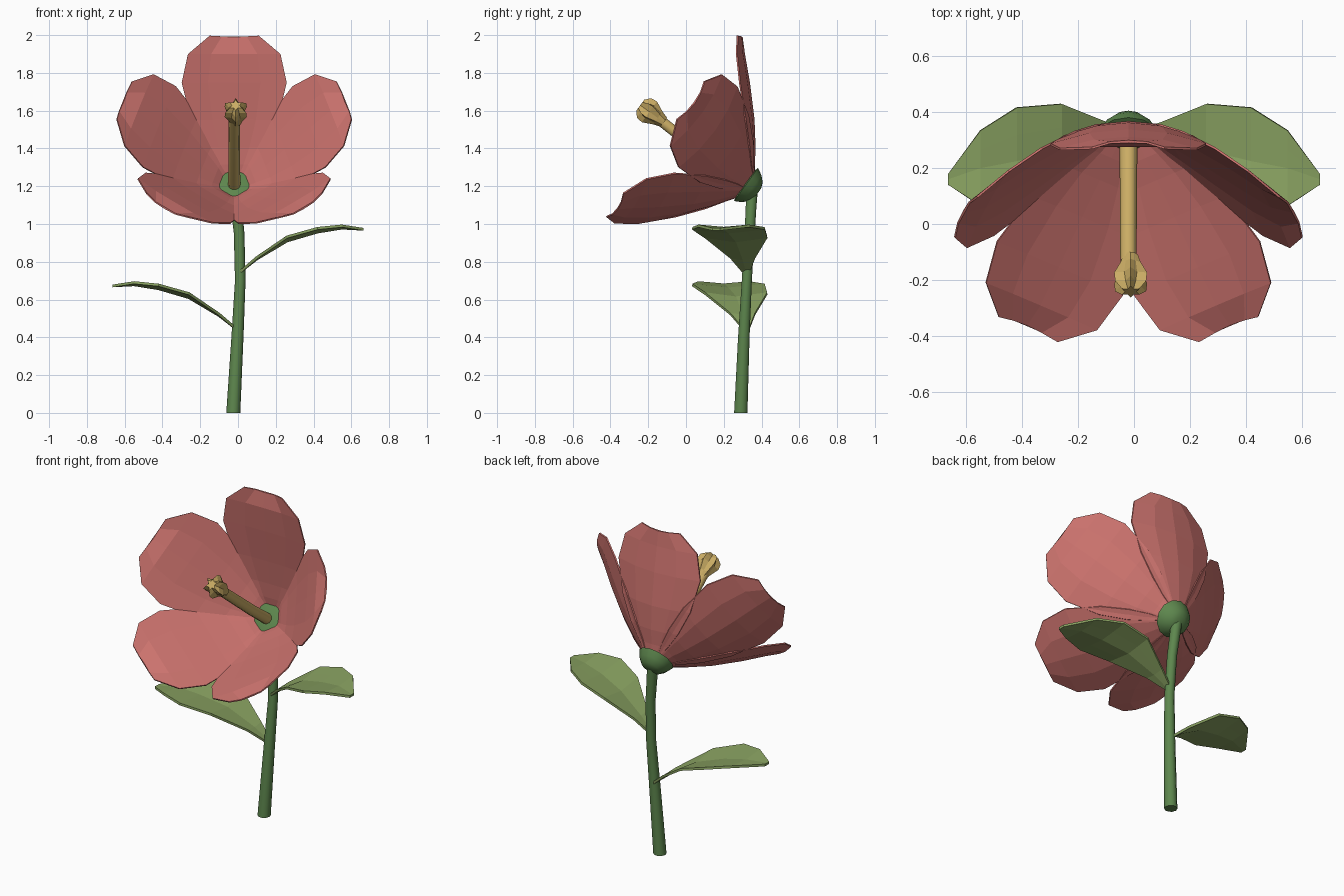
import bpy, math
from mathutils import Vector

if "Cube" in bpy.data.objects:
    bpy.data.objects.remove(bpy.data.objects["Cube"])

# Flower frame: A = axis leaning forward, U = radial up, X = sideways
O = Vector((-0.02, 0.33, 1.20))
A = Vector((0, -0.81, 0.586)).normalized()
X = Vector((1, 0, 0))
U = Vector((0, 0.586, 0.81)).normalized()


def material(name, color):
    m = bpy.data.materials.new(name)
    m.diffuse_color = (*color, 1)
    m.use_nodes = True
    m.node_tree.nodes["Principled BSDF"].inputs["Base Color"].default_value = m.diffuse_color
    return m


RED = material("petal_red", (0.60, 0.17, 0.155))
STEM = material("stem_green", (0.11, 0.24, 0.075))
LEAF = material("leaf_green", (0.25, 0.36, 0.12))
GOLD = material("pistil_gold", (0.60, 0.42, 0.13))


def loft(name, rows, mat, closed=False, thickness=0, smooth=False):
    """Skin a list of equal-length point rows; closed rows get end caps."""
    n = len(rows[0])
    verts = [p for r in rows for p in r]
    faces = []
    for i in range(len(rows) - 1):
        for j in range(n if closed else n - 1):
            k = (j + 1) % n
            faces.append((i * n + j, i * n + k, (i + 1) * n + k, (i + 1) * n + j))
    if closed:
        faces.append(tuple(reversed(range(n))))
        faces.append(tuple(range(len(verts) - n, len(verts))))
    me = bpy.data.meshes.new(name)
    me.from_pydata(verts, [], faces)
    me.materials.append(mat)
    ob = bpy.data.objects.new(name, me)
    bpy.context.collection.objects.link(ob)
    if thickness:
        s = ob.modifiers.new("thickness", "SOLIDIFY")
        s.thickness = thickness
        s.offset = 0
    if smooth:
        bpy.ops.object.select_all(action="DESELECT")
        ob.select_set(True)
        bpy.context.view_layer.objects.active = ob
        bpy.ops.object.shade_smooth_by_angle(angle=math.radians(50))
    return ob


def ring(center, ex, ey, r, n, r2=None):
    """Polygon ring; r2 gives every second corner another radius."""
    pts = []
    for i in range(n):
        t = 2 * math.pi * i / n
        q = r2 if r2 is not None and i % 2 else r
        pts.append(center + ex * (q * math.cos(t)) + ey * (q * math.sin(t)))
    return pts


# Petals: nearly flat inside, domed outside, thin at the rim
# (radial, axial, half width, dome depth, extra corner reach) per row
petal_rows = [
    (0.065, 0.00, 0.05, 0.010, 0),
    (0.115, 0.04, 0.10, 0.018, 0),
    (0.190, 0.09, 0.16, 0.03, 0),
    (0.305, 0.18, 0.23, 0.045, 0),
    (0.450, 0.315, 0.278, 0.05, 0),
    (0.557, 0.425, 0.245, 0.04, 0),
    (0.622, 0.487, 0.130, 0.03, 0.01),
]
for k in range(5):
    t = math.radians(72 * k)
    R = U * math.cos(t) + X * math.sin(t)
    T = X * math.cos(t) - U * math.sin(t)
    N = A * 0.8 - R * 0.6
    rows = []
    for u, a, w, c, e in petal_rows:
        def point(f, lift):
            return (O + R * (u + e * abs(f)) + A * a + T * (w * f)
                    + N * (c * f * f + lift * (1 - f * f)))
        fill = 0.8 * c if u < 0.6 else 0.2 * c
        rows.append([point(f, 0) for f in (-1, -0.5, 0, 0.5, 1)]
                    + [point(1, 0.0) + N * 0.008]
                    + [point(f, fill + 0.004) for f in (0.5, 0, -0.5)]
                    + [point(-1, 0.0) + N * 0.008])
    loft(f"petal_{k + 1}", rows, RED, closed=True)

# Calyx cup behind the petals, closed by a flat disc in front
calyx = [(-0.062, 0.03), (-0.05, 0.06), (-0.022, 0.088), (0.015, 0.108), (0.024, 0.08)]
loft("calyx", [ring(O + A * a, X, U, r, 12) for a, r in calyx], STEM, closed=True, smooth=True)

# Pistil stalk and flared star-shaped head
stalk = [(0.0, 0.033, -0.008), (0.2, 0.031, -0.006), (0.4, 0.03, 0.002), (0.6, 0.029, 0.01)]
loft("pistil_stalk", [ring(O + A * a + U * b, X, U, r, 10) for a, r, b in stalk],
     GOLD, closed=True, smooth=True)
head = [(0.56, 0.029, 0.028), (0.60, 0.042, 0.036), (0.655, 0.068, 0.046),
        (0.69, 0.064, 0.036), (0.715, 0.036, 0.02)]
loft("pistil_head", [ring(O + A * a + U * 0.012 + X * 0.008, U, X, r, 12, r2)
                     for a, r, r2 in head], GOLD, closed=True)

# Stem, tapering upward and bending gently into the calyx
stem = [(-0.025, 0.29, 0, 0.037), (-0.003, 0.306, 0.4, 0.032), (0.012, 0.322, 0.7, 0.028),
        (0.006, 0.337, 0.95, 0.028), (-0.01, 0.345, 1.1, 0.030), (-0.018, 0.35, 1.18, 0.032)]
loft("stem", [ring(Vector((x, y, z)), X, Vector((0, 1, 0)), r, 10) for x, y, z, r in stem],
     STEM, closed=True, smooth=True)

# Leaves: (x, centre y, z, half width, fold depth); left one mirrored and lower
leaf_rows = [(0.0, 0.32, 0.737, 0.012, 0.0), (0.10, 0.30, 0.815, 0.065, 0.008),
             (0.26, 0.265, 0.91, 0.165, 0.022), (0.42, 0.225, 0.957, 0.192, 0.02),
             (0.55, 0.20, 0.978, 0.135, 0.012), (0.665, 0.16, 0.972, 0.02, 0.0)]
for name, side, drop in (("right_leaf", 1, 0), ("left_leaf", -1, 0.3)):
    rows = [[(side * x, y + w * f, z - drop + d * abs(f)) for f in (-1, -0.5, 0, 0.5, 1)]
            for x, y, z, w, d in leaf_rows]
    loft(name, rows, LEAF, thickness=0.014)
